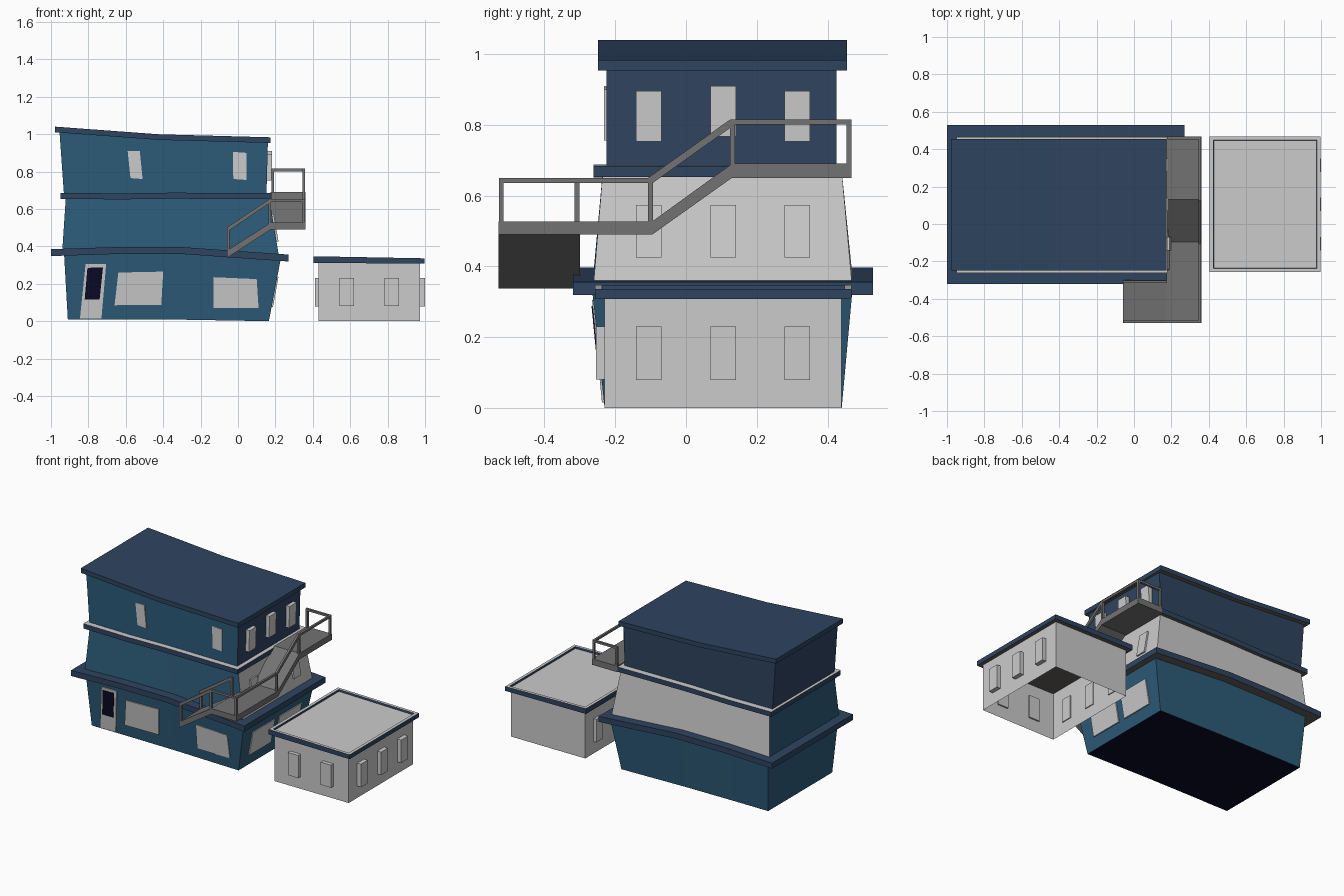
import bpy, bmesh
from mathutils import Vector

if "Cube" in bpy.data.objects:
    bpy.data.objects.remove(bpy.data.objects["Cube"])


def material(name, rgb):
    m = bpy.data.materials.new(name)
    m.diffuse_color = (*rgb, 1)
    m.use_nodes = True
    m.node_tree.nodes["Principled BSDF"].inputs["Base Color"].default_value = m.diffuse_color
    return m


BLUE = material("blue_wall", (0.025, 0.105, 0.19))
NAVY = material("navy_trim", (0.028, 0.058, 0.118))
PALE = material("pale_wall", (0.6, 0.62, 0.62))
SOFFIT = material("soffit", (0.13, 0.12, 0.11))
STEEL = material("steel", (0.17, 0.17, 0.17))
DARK = material("dark_glass", (0.003, 0.003, 0.02))
MATS = [BLUE, NAVY, PALE, SOFFIT, STEEL, DARK]


def finish(name, bm):
    bmesh.ops.recalc_face_normals(bm, faces=bm.faces)
    me = bpy.data.meshes.new(name)
    bm.to_mesh(me)
    bm.free()
    for m in MATS:
        me.materials.append(m)
    ob = bpy.data.objects.new(name, me)
    bpy.context.collection.objects.link(ob)
    return ob


def loft(bm, stations, yb, yt, mats):
    """Box along x; station = (x bottom, z bottom, x top, z top).
    mats = bottom, back, top, front, left, right (None leaves a side open)."""
    rings = [[bm.verts.new(p) for p in ((x0, yb[0], z0), (x0, yb[1], z0),
                                        (x1, yt[1], z1), (x1, yt[0], z1))]
             for x0, z0, x1, z1 in stations]

    def face(vs, m):
        if m:
            bm.faces.new(vs).material_index = MATS.index(m)
    for a, b in zip(rings, rings[1:]):
        for i in range(4):
            j = (i + 1) % 4
            face((a[i], a[j], b[j], b[i]), mats[i])
    face(rings[0], mats[4])
    face(rings[-1], mats[5])


def block(name, stations, yb, yt, mats):
    bm = bmesh.new()
    loft(bm, stations, yb, yt, mats)
    return finish(name, bm)


def slab(name, line, y, mats, t):
    return block(name, [(x, z - t, x, z) for x, z in line], y, y, mats)


def prism(name, pts, vec, mat):
    bm = bmesh.new()
    a = [bm.verts.new(p) for p in pts]
    b = [bm.verts.new(Vector(p) + Vector(vec)) for p in pts]
    bm.faces.new(a)
    bm.faces.new(b)
    for i in range(len(a)):
        j = (i + 1) % len(a)
        bm.faces.new((a[i], a[j], b[j], b[i]))
    for f in bm.faces:
        f.material_index = MATS.index(mat)
    return finish(name, bm)


# main house: three storeys with wavy lines
block("ground_floor", [(-.91, .01, -.93, .36), (-.65, .01, -.65, .37),
                       (-.3, .008, -.3, .37), (.165, 0, .228, .33)],
      (-.23, .44), (-.265, .47), [DARK, BLUE, BLUE, BLUE, BLUE, BLUE])
block("middle_floor", [(-.94, .37, -.92, .67), (-.3, .375, -.35, .67), (.22, .34, .165, .67)],
      (-.262, .47), (-.235, .44), [BLUE, PALE, BLUE, BLUE, BLUE, PALE])
block("upper_floor", [(-.93, .67, -.955, 1.02), (-.4, .67, -.42, .98), (.152, .67, .16, .965)],
      (-.225, .425), (-.225, .425), [NAVY, NAVY, NAVY, BLUE, NAVY, NAVY])

# eaves and roof
N = NAVY
slab("lower_eave", [(-1, .385), (-.65, .396), (-.3, .396), (.27, .356)], (-.32, .528),
     [SOFFIT, N, N, N, N, N], .037)
slab("upper_eave", [(-.95, .686), (-.63, .683), (-.35, .687), (.18, .684)], (-.262, .465),
     [SOFFIT, N, PALE, N, N, N], .032)
slab("roof", [(-.978, 1.04), (-.42, .999), (.175, .983)], (-.248, .455),
     [SOFFIT, N, N, N, N, N], .03)


# front openings: (x, z) outlines set on the leaning front walls
def front_panel(name, outline, mat, proud=.006, lean=-.035 / .36, y0=-.23):
    prism(name, [(x, y0 + lean * z + .01, z) for x, z in outline], (0, -.01 - proud, 0), mat)


front_panel("door_frame", [(-.845, .015), (-.73, .015), (-.705, .305), (-.815, .305)], PALE)
front_panel("door_glass", [(-.82, .115), (-.74, .115), (-.722, .288), (-.805, .285)], DARK, .009)
front_panel("front_window_a", [(-.66, .085), (-.41, .087), (-.4, .265), (-.64, .26)], PALE)
front_panel("front_window_b", [(-.13, .07), (.11, .07), (.1, .225), (-.13, .235)], PALE)
front_panel("upper_window_a", [(-.575, .765), (-.51, .76), (-.525, .91), (-.59, .91)],
            PALE, lean=0, y0=-.225)
front_panel("upper_window_b", [(-.025, .76), (.045, .755), (.045, .9), (-.028, .905)],
            PALE, lean=0, y0=-.225)


# windows facing sideways; x0 and x1 are the wall at sill and head
def side_window(name, y0, y1, z0, z1, x0, x1, proud):
    prism(name, [(x0, y0, z0), (x0, y1, z0), (x1, y1, z1), (x1, y0, z1)], (proud, 0, 0), PALE)


WINDOWS_Y = (-.105, .105, .315)
for i, (a, b) in enumerate(((-.15, .08), (.13, .36))):
    side_window(f"ground_side_window_{i}", a, b, .075, .235, .169, .198, .018)
for i, y in enumerate(WINDOWS_Y):
    up = .015 if i == 1 else 0
    side_window(f"middle_side_window_{i}", y - .036, y + .036, .425, .573, .195, .169, .022)
    side_window(f"upper_side_window_{i}", y - .036, y + .036, .752 + up, .895 + up, .145, .15, .033)

# annex: open underneath, with a recessed flat roof
P = PALE
block("annex_walls", [(.43, 0, .43, .315), (.972, 0, .972, .315)], (-.23, .44), (-.23, .44),
      [None, P, P, P, P, P])
bm = bmesh.new()
loft(bm, [(.405, .312, .405, .347), (.997, .307, .997, .336)], (-.257, .468), (-.257, .468),
     [SOFFIT, N, P, N, N, N])
bmesh.ops.recalc_face_normals(bm, faces=bm.faces)
top = max(bm.faces, key=lambda f: f.calc_center_median().z)
bmesh.ops.inset_individual(bm, faces=[top], thickness=.028)
walls = bmesh.ops.inset_individual(bm, faces=[top], thickness=.003, depth=-.012)["faces"]
for f in walls:
    if f != top:
        f.material_index = MATS.index(NAVY)
finish("annex_roof", bm)
for i, y in enumerate(WINDOWS_Y):
    side_window(f"annex_right_window_{i}", y - .036, y + .036, .078, .23, .965, .965, .035)
    side_window(f"annex_left_window_{i}", y - .036, y + .036, .078, .23, .411, .411, .025)
for i, x in enumerate((.582, .822)):
    front_panel(f"annex_front_window_{i}", [(x - .038, .08), (x + .038, .08),
                (x + .038, .23), (x - .038, .23)], PALE, .025, 0)

# outside stair: two landings, two sloping flights
prism("upper_stair", [(.175, y, z) for y, z in (
    (-.53, .49), (-.095, .49), (.13, .65), (.468, .65),
    (.468, .69), (.13, .69), (-.095, .527), (-.53, .527))], (.185, 0, 0), STEEL)
prism("lower_stair", [(x, -.53, z) for x, z in (
    (-.06, .337), (.175, .49), (.175, .527), (-.06, .377))], (0, .23, 0), STEEL)


def bar(bm, a, b, w=.007):
    vs = [bm.verts.new((p[0] + i * w, p[1] + j * w, p[2] + k * w))
          for p in (a, b) for i in (-1, 1) for j in (-1, 1) for k in (-1, 1)]
    out = bmesh.ops.convex_hull(bm, input=vs)
    loose = [v for v in out["geom_interior"] if isinstance(v, bmesh.types.BMVert)]
    bmesh.ops.delete(bm, geom=loose, context='VERTS')


def railing(name, path, h=.118):
    bm = bmesh.new()
    heads = [(x, y, z + h) for x, y, z in path]
    for base, head in zip(path, heads):
        bar(bm, (base[0], base[1], base[2] - .015), head)
    for a, b in zip(heads, heads[1:]):
        bar(bm, a, b)
    for f in bm.faces:
        f.material_index = MATS.index(STEEL)
    finish(name, bm)


railing("outer_railing", [(-.053, -.522, .375), (.17, -.522, .525), (.352, -.522, .525),
                          (.352, -.1, .525), (.352, .132, .69), (.352, .46, .69), (.185, .46, .69)])
railing("inner_railing", [(-.053, -.308, .375), (.17, -.308, .525)])
